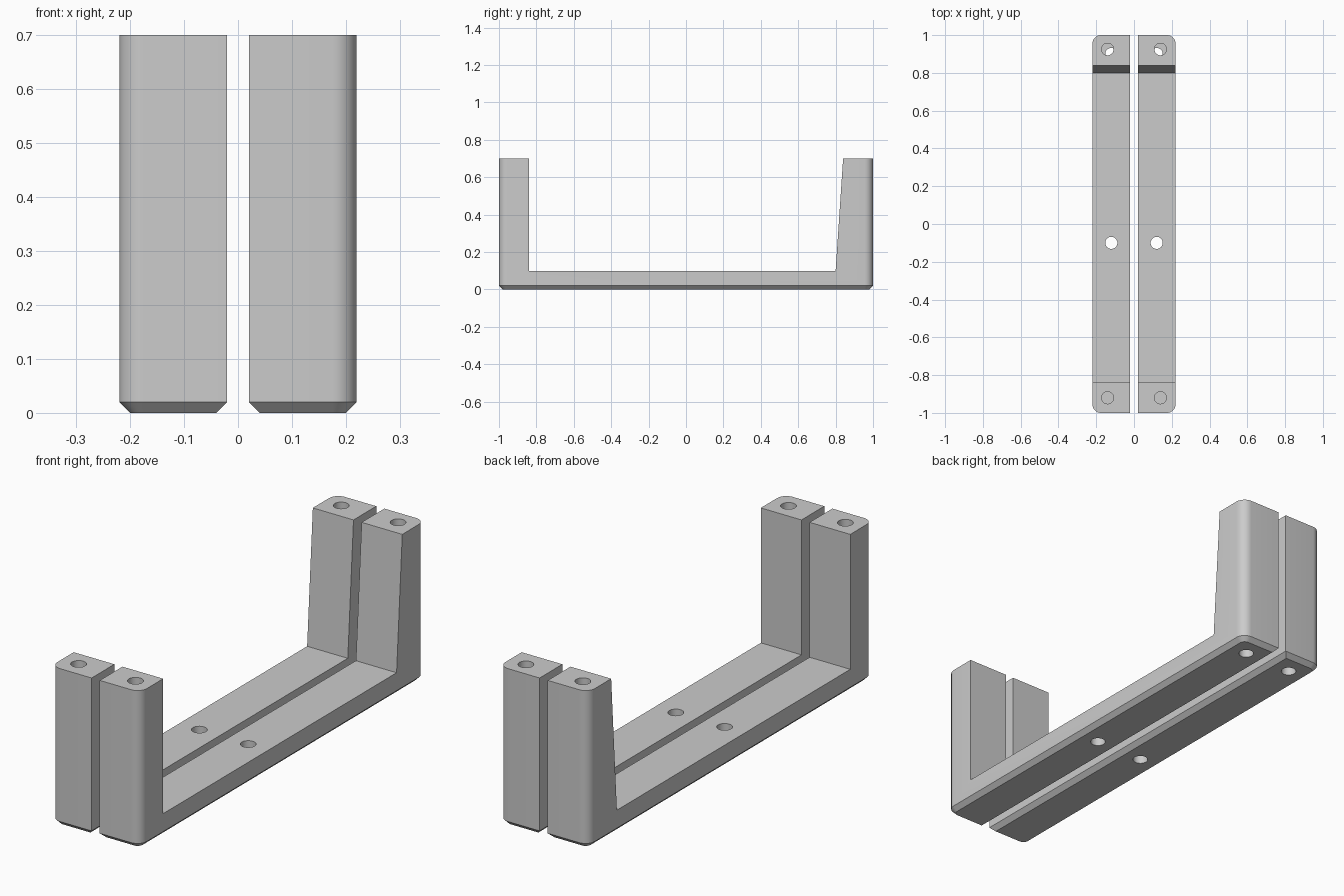
import bpy, bmesh, math

if "Cube" in bpy.data.objects:
    bpy.data.objects.remove(bpy.data.objects["Cube"])

grey = bpy.data.materials.new("light_grey")
grey.diffuse_color = (0.6, 0.6, 0.6, 1)
grey.use_nodes = True
grey.node_tree.nodes["Principled BSDF"].inputs["Base Color"].default_value = grey.diffuse_color


def loft(name, rings):
    """Solid through matching rings of points, capped at both ends."""
    bm = bmesh.new()
    loops = [[bm.verts.new(p) for p in ring] for ring in rings]
    n = len(loops[0])
    for a, b in zip(loops, loops[1:]):
        for i in range(n):
            j = (i + 1) % n
            bm.faces.new((a[i], a[j], b[j], b[i]))
    bm.faces.new(loops[0][::-1])
    bm.faces.new(loops[-1])
    bmesh.ops.recalc_face_normals(bm, faces=bm.faces)
    mesh = bpy.data.meshes.new(name)
    bm.to_mesh(mesh)
    bm.free()
    mesh.materials.append(grey)
    obj = bpy.data.objects.new(name, mesh)
    bpy.context.collection.objects.link(obj)
    return obj


def outline(side, inset, z, r=0.045):
    """Plan outline: square inner corners, rounded outer corners."""
    x0, x1, y1 = 0.02 + inset, 0.22, 1.0
    arc = [math.radians(90 * i / 8) for i in range(9)]
    q = [(x1 - r + (r - inset) * math.cos(a), y1 - r + (r - inset) * math.sin(a)) for a in arc]
    half = q + [(x0, y1 - inset)]
    pts = half + [(x, -y) for x, y in reversed(half)]
    return [(side * x, y, z) for x, y in pts]


def hole(x, y, z0, z1, r=0.032, n=32):
    ring = [(x + r * math.cos(2 * math.pi * i / n), y + r * math.sin(2 * math.pi * i / n)) for i in range(n)]
    return loft("hole_cutter", [[(px, py, z) for px, py in ring] for z in (z0, z1)])


def cut(obj, cutters):
    for c in cutters:
        c.hide_render = True
        mod = obj.modifiers.new("cut", 'BOOLEAN')
        mod.operation, mod.solver, mod.object = 'DIFFERENCE', 'EXACT', c
    bpy.context.view_layer.update()
    result = bpy.data.meshes.new_from_object(obj.evaluated_get(bpy.context.evaluated_depsgraph_get()))
    obj.modifiers.clear()
    obj.data = result
    for c in cutters:
        bpy.data.objects.remove(c)


for side, name in ((1, "right_bracket"), (-1, "left_bracket")):
    # solid block with a chamfered base
    bracket = loft(name, [outline(side, 0.02, 0), outline(side, 0, 0.02), outline(side, 0, 0.7)])
    # opening between the straight front post and the tapered back post
    gap = [(-0.84, 0.1), (0.8, 0.1), (0.8467, 0.8), (-0.84, 0.8)]
    opening = loft("opening_cutter", [[(x, y, z) for y, z in gap] for x in (side * -0.1, side * 0.4)])
    cut(bracket, [
        opening,
        hole(side * 0.14, -0.92, 0.1, 0.8),   # front post peg hole
        hole(side * 0.14, 0.925, 0.1, 0.8),   # back post peg hole
        hole(side * 0.12, 0.9, -0.1, 0.12),   # screw hole under back post
        hole(side * 0.12, -0.1, -0.1, 0.3),   # screw hole through the rail
    ])
    bpy.ops.object.select_all(action='DESELECT')
    bracket.select_set(True)
    bpy.context.view_layer.objects.active = bracket
    bpy.ops.object.shade_smooth_by_angle(angle=math.radians(30))
